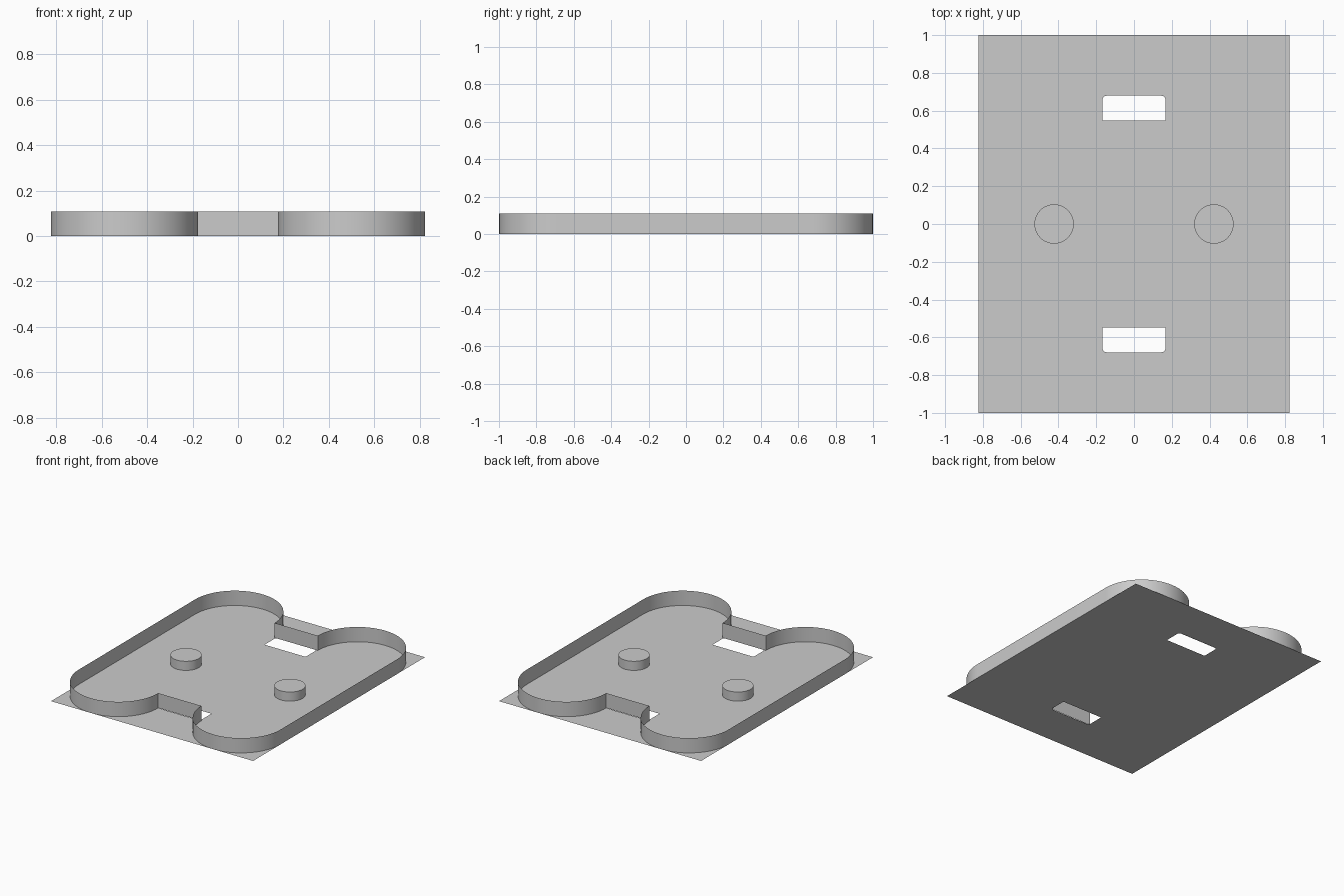
import bpy, bmesh
from math import sin, cos, pi

if "Cube" in bpy.data.objects:
    bpy.data.objects.remove(bpy.data.objects["Cube"])

HALF_X, HALF_Y = 0.823, 1.0
WALL_H = 0.109
SLOT = 0.176                      # half width of the gap between lobes
R = (HALF_X - SLOT) / 2           # lobe radius
CX, CY = SLOT + R, HALF_Y - R     # lobe centre


def arc(cx, cy, r, a0, a1, n):
    return [(cx + r * cos(a0 + (a1 - a0) * i / n),
             cy + r * sin(a0 + (a1 - a0) * i / n)) for i in range(n + 1)]


def finish(bm, name, smooth=True):
    mesh = bpy.data.meshes.new(name)
    bm.to_mesh(mesh)
    bm.free()
    obj = bpy.data.objects.new(name, mesh)
    bpy.context.collection.objects.link(obj)
    if smooth:
        bpy.ops.object.select_all(action='DESELECT')
        obj.select_set(True)
        bpy.context.view_layer.objects.active = obj
        bpy.ops.object.shade_smooth_by_angle()
    return obj


def add_loop(bm, pts):
    vs = [bm.verts.new((x, y, 0)) for x, y in pts]
    return [bm.edges.new((vs[i], vs[(i + 1) % len(vs)])) for i in range(len(vs))]


# Thin base sheet with two slots, rounded on their outer corners
bm = bmesh.new()
edges = add_loop(bm, [(-HALF_X, -HALF_Y), (HALF_X, -HALF_Y),
                      (HALF_X, HALF_Y), (-HALF_X, HALF_Y)])
hx, y0, y1, r = 0.167, 0.548, 0.679, 0.022
hole = ([(-hx, y0), (hx, y0)] + arc(hx - r, y1 - r, r, 0, pi / 2, 6)
        + arc(-hx + r, y1 - r, r, pi / 2, pi, 6))
for s in (1, -1):
    edges += add_loop(bm, [(x, s * y) for x, y in hole])
bmesh.ops.triangle_fill(bm, use_beauty=True, use_dissolve=False, edges=edges,
                        normal=(0, 0, 1))
for f in bm.faces:
    f.normal_update()
    if f.normal.z < 0:
        f.normal_flip()
finish(bm, "base_sheet", smooth=False)

# Upright rim: four half-round lobes joined by straight runs
upper = arc(CX, CY, R, 0, pi, 40) + arc(-CX, CY, R, 0, pi, 40)
outline = upper + [(-x, -y) for x, y in upper]
bm = bmesh.new()
rim = add_loop(bm, outline)
ext = bmesh.ops.extrude_edge_only(bm, edges=rim)
top = [v for v in ext["geom"] if isinstance(v, bmesh.types.BMVert)]
bmesh.ops.translate(bm, verts=top, vec=(0, 0, WALL_H))
bm.normal_update()
side = max(bm.faces, key=lambda f: f.calc_center_median().x)
if side.normal.x < 0:
    bmesh.ops.reverse_faces(bm, faces=bm.faces[:])
finish(bm, "rim_wall")

# Two round pegs, open underneath where they meet the sheet
for name, s in (("left_peg", -1), ("right_peg", 1)):
    bm = bmesh.new()
    base = add_loop(bm, arc(s * 0.423, 0, 0.104, 0, 2 * pi, 64)[:-1])
    ext = bmesh.ops.extrude_edge_only(bm, edges=base)
    top = [v for v in ext["geom"] if isinstance(v, bmesh.types.BMVert)]
    bmesh.ops.translate(bm, verts=top, vec=(0, 0, 0.067))
    bmesh.ops.contextual_create(
        bm, geom=[e for e in ext["geom"] if isinstance(e, bmesh.types.BMEdge)
                  and all(v.co.z > 0.01 for v in e.verts)])
    bmesh.ops.recalc_face_normals(bm, faces=bm.faces[:])
    bm.normal_update()
    cap = max(bm.faces, key=lambda f: len(f.verts))
    if cap.normal.z < 0:
        bmesh.ops.reverse_faces(bm, faces=bm.faces[:])
    finish(bm, name)
